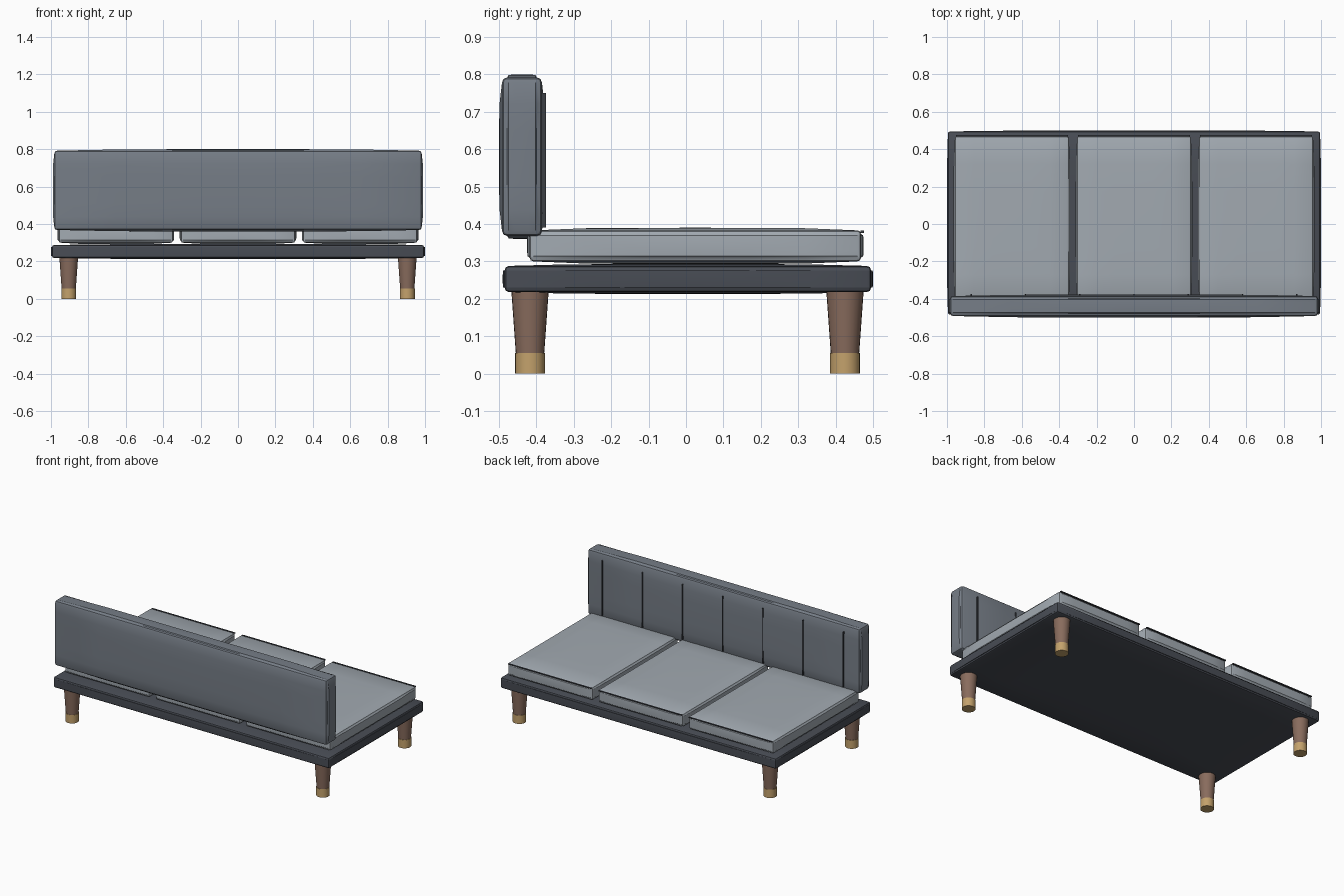
import bpy, bmesh, math
from mathutils import Vector

if "Cube" in bpy.data.objects:
    bpy.data.objects.remove(bpy.data.objects["Cube"])


def material(name, color):
    m = bpy.data.materials.new(name)
    m.use_nodes = True
    m.diffuse_color = (*color, 1)
    m.node_tree.nodes["Principled BSDF"].inputs["Base Color"].default_value = (*color, 1)
    return m


seat_fabric = material("light grey fabric", (0.36, 0.40, 0.44))
back_fabric = material("mid grey fabric", (0.18, 0.205, 0.24))
base_paint = material("charcoal base", (0.065, 0.073, 0.09))
seam_thread = material("dark seam", (0.045, 0.05, 0.06))
wood = material("brown wood", (0.25, 0.15, 0.11))
brass = material("brass", (0.55, 0.36, 0.15))


def finish(bm, name, mat, smooth=True):
    bmesh.ops.recalc_face_normals(bm, faces=bm.faces)
    mesh = bpy.data.meshes.new(name)
    bm.to_mesh(mesh)
    bm.free()
    mesh.materials.append(mat)
    ob = bpy.data.objects.new(name, mesh)
    bpy.context.collection.objects.link(ob)
    if smooth:
        bpy.ops.object.select_all(action="DESELECT")
        ob.select_set(True)
        bpy.context.view_layer.objects.active = ob
        bpy.ops.object.shade_smooth_by_angle(angle=math.radians(35))
    return ob


def slab(name, mat, low, high, crown=0.0, bevel=0.0):
    """Box whose faces swell by crown away from their edges, with rounded edges."""
    low, high = Vector(low), Vector(high)
    centre, half = (low + high) / 2, (high - low) / 2
    bm = bmesh.new()
    bmesh.ops.create_cube(bm, size=2)
    if crown:
        bmesh.ops.subdivide_edges(bm, edges=bm.edges, cuts=5, use_grid_fill=True)
    sharp = [e for e in bm.edges if e.calc_face_angle(0) > 1]
    for v in bm.verts:
        u = v.co.copy()
        for i in range(3):
            edge = max(abs(u[j]) for j in range(3) if j != i)
            v.co[i] = centre[i] + u[i] * (half[i] - crown * edge ** 4)
    if bevel:
        bmesh.ops.bevel(bm, geom=sharp, offset=bevel, segments=2,
                        affect="EDGES", profile=0.5, clamp_overlap=True)
    return finish(bm, name, mat, bevel > 0)


def tapered(name, mat, x, y, z0, z1, r0, r1):
    bm = bmesh.new()
    bmesh.ops.create_cone(bm, cap_ends=True, segments=24, radius1=r0, radius2=r1, depth=z1 - z0)
    bmesh.ops.translate(bm, verts=bm.verts, vec=(x, y, (z0 + z1) / 2))
    return finish(bm, name, mat)


# Platform and backrest
slab("base", base_paint, (-1, -0.49, 0.213), (1, 0.5, 0.293), 0.005, 0.012)
slab("backrest", back_fabric, (-0.99, -0.5, 0.36), (0.99, -0.377, 0.8), 0.008, 0.014)

# Seat cushions with a piping strip along the top front edge
for side, x in (("right", -0.653), ("middle", 0), ("left", 0.653)):
    slab(side + "_cushion", seat_fabric, (x - 0.312, -0.425, 0.293), (x + 0.312, 0.475, 0.39), 0.007, 0.01)
    slab(side + "_piping", seam_thread, (x - 0.3, 0.467, 0.376), (x + 0.3, 0.476, 0.382))

# Vertical backrest seams
for i in range(-3, 4):
    x = i * 0.29
    slab("back_seam", seam_thread, (x - 0.003, -0.386, 0.39), (x + 0.003, -0.374, 0.75))

# Legs with metal feet
for x in (-0.905, 0.905):
    for y in (-0.417, 0.425):
        name = ("front" if y < 0 else "back") + ("_right" if x < 0 else "_left")
        tapered(name + "_leg", wood, x, y, 0.055, 0.222, 0.038, 0.05)
        tapered(name + "_foot", brass, x, y, 0, 0.055, 0.04, 0.04)
